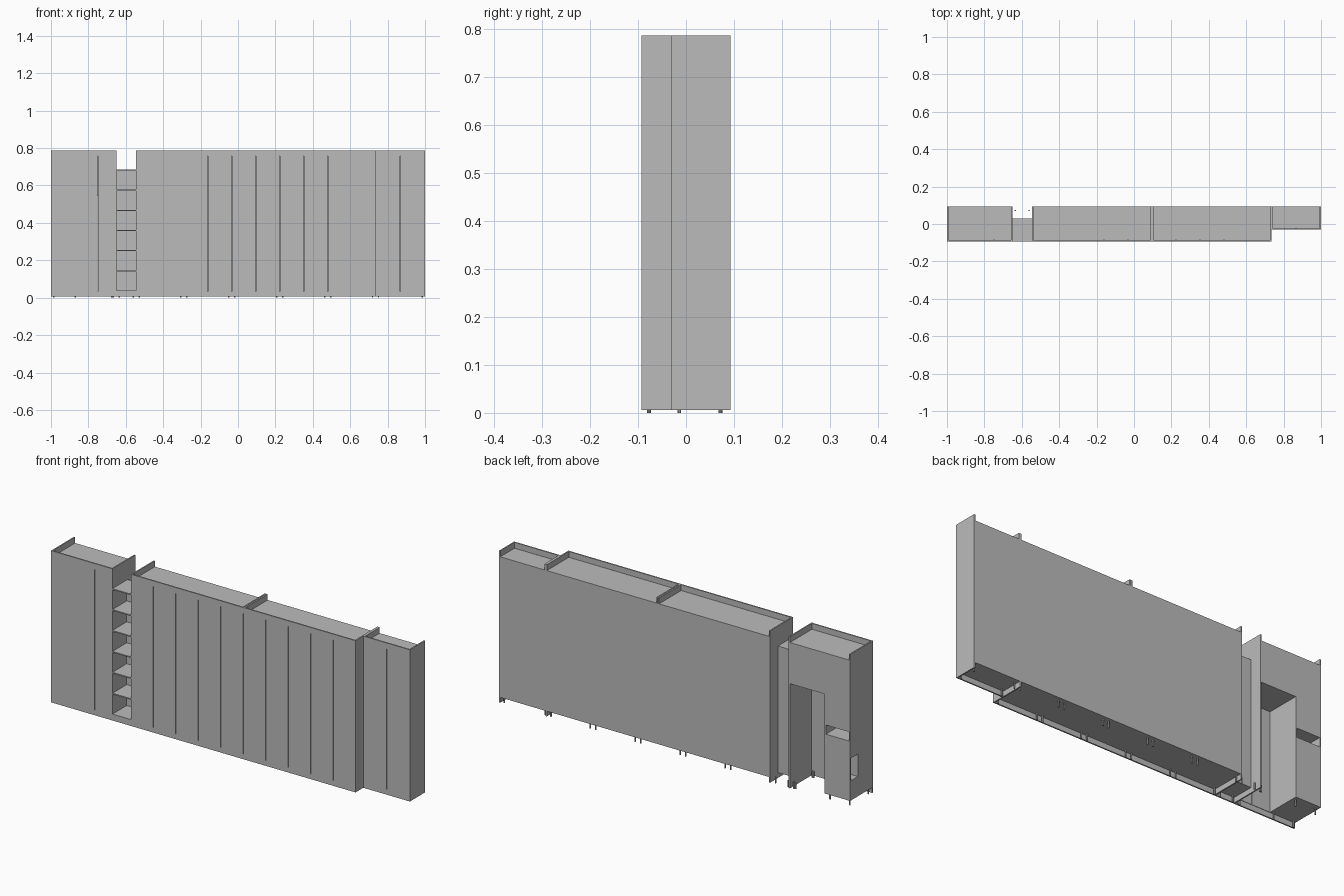
import bpy
import bmesh
from mathutils import Vector

if "Cube" in bpy.data.objects:
    bpy.data.objects.remove(bpy.data.objects["Cube"], do_unlink=True)

grey = bpy.data.materials.new("plain_grey")
grey.use_nodes = True
colour = (0.5, 0.5, 0.5, 1)
grey.diffuse_color = colour
grey.node_tree.nodes["Principled BSDF"].inputs["Base Color"].default_value = colour

# Shared levels and depths
BACK, FRONT, SHALLOW = 0.093, -0.093, -0.03
FLOOR, BASE, ROOF, TOP = 0.006, 0.033, 0.757, 0.787
PANEL, DOOR, GAP = 0.007, 0.009, 0.002


def box(name, x, y, z):
    """Box between pairs of x, y and z limits."""
    low, high = Vector((x[0], y[0], z[0])), Vector((x[1], y[1], z[1]))
    bm = bmesh.new()
    bmesh.ops.create_cube(bm, size=1)
    bmesh.ops.scale(bm, vec=high - low, verts=bm.verts)
    bmesh.ops.translate(bm, vec=(low + high) / 2, verts=bm.verts)
    mesh = bpy.data.meshes.new(name)
    bm.to_mesh(mesh)
    bm.free()
    mesh.materials.append(grey)
    obj = bpy.data.objects.new(name, mesh)
    bpy.context.collection.objects.link(obj)
    return obj


def feet(x0, x1, front):
    """Four short round feet under one cabinet."""
    for x in (x0 + 0.016, x1 - 0.016):
        for y in (front + 0.016, BACK - 0.021):
            bpy.ops.mesh.primitive_cylinder_add(
                vertices=10, radius=0.004, depth=BASE, location=(x, y, BASE / 2))
            foot = bpy.context.object
            foot.name = "foot"
            foot.data.materials.append(grey)


def doors(edges, front):
    """Row of door leaves with narrow gaps between them."""
    for a, b in zip(edges, edges[1:]):
        box("door", (a + GAP / 2, b - GAP / 2), (front, front + DOOR), (BASE, ROOF))


def trim(x0, x1, front):
    """Plinth below and fascia above a row of doors."""
    box("plinth", (x0, x1), (front, front + PANEL), (FLOOR, BASE))
    box("fascia", (x0, x1), (front, front + PANEL), (ROOF, TOP))


def side_panel(x, front, z0=FLOOR):
    """Upright panel that starts at x and rises above the roof."""
    box("side_panel", (x, x + PANEL), (front, BACK), (z0, TOP))


# Main wardrobe: five cabinets with two doors each
left, right, count = -0.545, 0.735, 5
step = (right - left) / count
trim(left, right, FRONT)
for i in range(count):
    a = left + i * step
    box("wardrobe_cabinet", (a, a + step), (FRONT + DOOR, BACK), (BASE, ROOF))
    doors([a, a + step / 2, a + step], FRONT)
    feet(a, a + step, FRONT)
side_panel(left, FRONT)
side_panel(right - PANEL, FRONT)
middle = (left + right) / 2
for x in (middle - PANEL, middle + GAP):
    box("roof_divider", (x, x + PANEL), (FRONT, BACK), (ROOF, TOP))

# Shallow wardrobe at the left end
trim(right, 1, SHALLOW)
box("shallow_cabinet", (right, 1 - PANEL), (SHALLOW + DOOR, BACK), (BASE, ROOF))
doors([right, (right + 1) / 2, 1 - PANEL], SHALLOW)
feet(right, 1, SHALLOW)
side_panel(1 - PANEL, SHALLOW)
box("roof_divider", (right, right + PANEL), (SHALLOW, BACK), (ROOF, TOP))

# Open shelf column
sx = (-0.65, left)
shelf_back, shelf_top, bays = 0.03, 0.685, 6
box("shelf_back_panel", sx, (shelf_back - PANEL, shelf_back), (BASE, shelf_top))
box("shelf_plinth", sx, (FRONT, FRONT + PANEL), (FLOOR, BASE))
for i in range(bays + 1):
    z = BASE + i * (shelf_top - BASE - 0.006) / bays
    box("shelf", sx, (FRONT, shelf_back), (z, z + 0.006))
feet(sx[0], sx[1], FRONT)

# Desk cabinet at the right end, open to the rear
split, knee, low, high = -0.855, 0.545, 0.34, 0.387
inside = (FRONT + DOOR, BACK)
trim(-1, sx[0], FRONT)
doors([-1, -0.75, sx[0]], FRONT)
side_panel(sx[0] - PANEL, FRONT)
side_panel(-1, FRONT, ROOF)
box("upper_cabinet", (split, sx[0] - PANEL), inside, (knee, ROOF))
box("tall_cabinet", (-1, split), inside, (high, ROOF))
pedestal = box("pedestal", (-1, split), inside, (BASE, low))
box("niche_end_panel", (-1, -1 + PANEL), inside, (low, high))
box("niche_inner_panel", (split - PANEL, split), inside, (low, high))
feet(-1, split, FRONT)
feet(sx[0] - 0.04, sx[0], FRONT)

# Access hole in the pedestal's outer side
cutter = box("access_cutter", (-1.05, -0.95), (0.03, 0.085), (0.135, 0.25))
cutter.hide_render = True
cutter.hide_set(True)
cut = pedestal.modifiers.new("access_hole", "BOOLEAN")
cut.operation = "DIFFERENCE"
cut.solver = "EXACT"
cut.object = cutter
